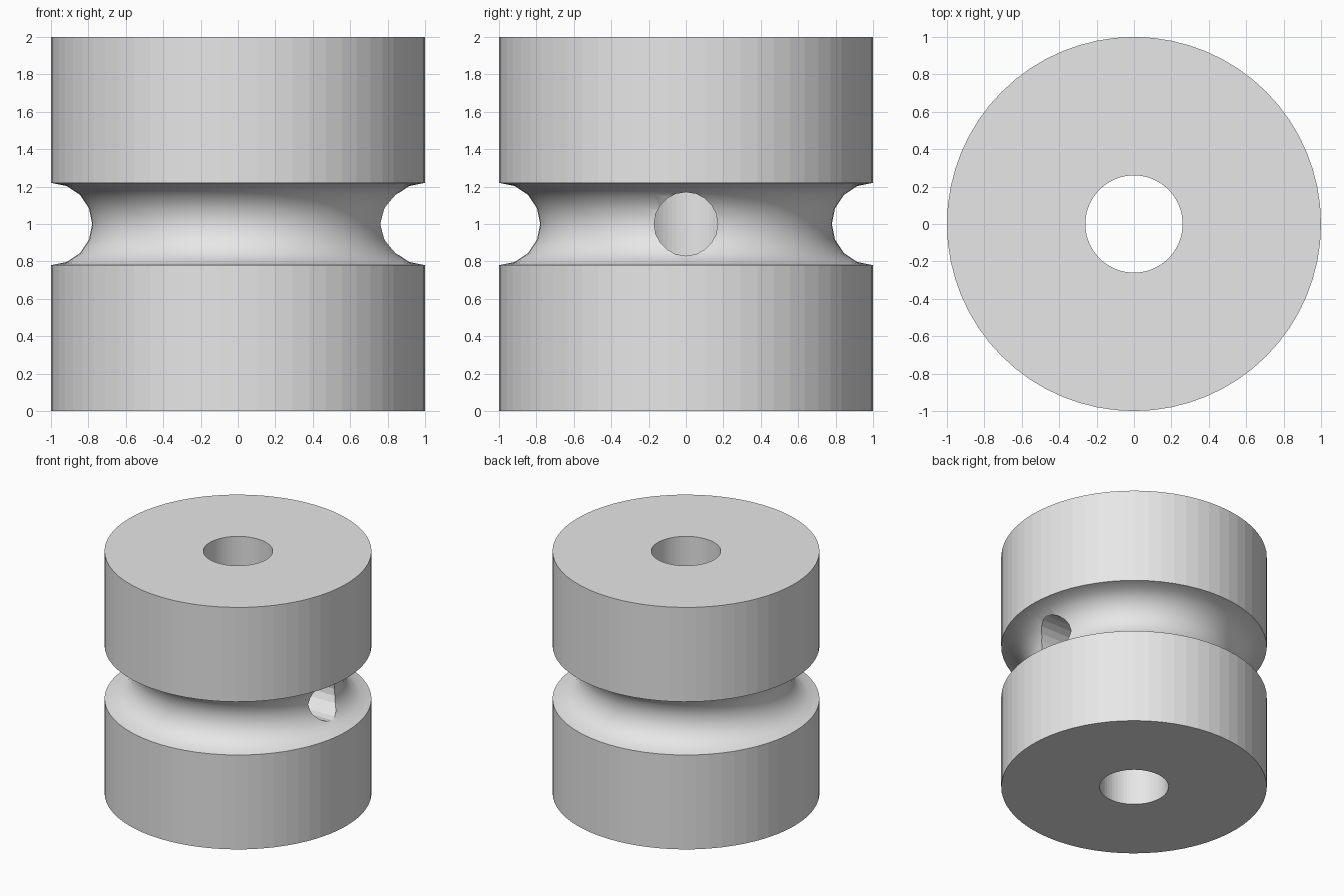
import bpy, bmesh
from math import sin, cos, pi, hypot

cube = bpy.data.objects.get("Cube")
if cube:
    bpy.data.objects.remove(cube, do_unlink=True)

SEGMENTS = 64
OUTER, BORE, HEIGHT = 1.0, 0.26, 2.0
GROOVE, ARC_STEPS = 0.22, 8
HOLE = 0.17

# Plain grey material
grey = bpy.data.materials.new("plain grey")
grey.use_nodes = True
colour = (0.8, 0.8, 0.8, 1)
grey.diffuse_color = colour
grey.node_tree.nodes["Principled BSDF"].inputs["Base Color"].default_value = colour

# Half section of the body: bore, outer wall and half-round groove
profile = [(BORE, 0), (OUTER, 0)]
for i in range(ARC_STEPS + 1):
    a = pi * i / ARC_STEPS
    profile.append((OUTER - GROOVE * sin(a), HEIGHT / 2 - GROOVE * cos(a)))
profile += [(OUTER, HEIGHT), (BORE, HEIGHT)]

# Revolve the section into a closed solid
bm = bmesh.new()
rings = []
for s in range(SEGMENTS):
    t = 2 * pi * s / SEGMENTS
    rings.append([bm.verts.new((r * cos(t), r * sin(t), z)) for r, z in profile])
for s in range(SEGMENTS):
    a, b = rings[s], rings[(s + 1) % SEGMENTS]
    for i in range(len(profile)):
        j = (i + 1) % len(profile)
        bm.faces.new((a[i], b[i], b[j], a[j]))
bmesh.ops.recalc_face_normals(bm, faces=bm.faces)
mesh = bpy.data.meshes.new("grooved_body")
bm.to_mesh(mesh)
bm.free()
mesh.materials.append(grey)
body = bpy.data.objects.new("grooved_body", mesh)
bpy.context.collection.objects.link(body)

# Side hole from the groove into the bore
bpy.ops.mesh.primitive_cylinder_add(vertices=20, radius=HOLE, depth=1.1,
                                    location=(0.6, 0, HEIGHT / 2),
                                    rotation=(0, pi / 2, 0))
cutter = bpy.context.object
cutter.name = "side_hole_cutter"
cutter.data.materials.append(grey)
cut = body.modifiers.new("side_hole", 'BOOLEAN')
cut.operation = 'DIFFERENCE'
cut.solver = 'EXACT'
cut.object = cutter
bpy.ops.object.select_all(action='DESELECT')
bpy.context.view_layer.objects.active = body
body.select_set(True)
bpy.ops.object.modifier_apply(modifier=cut.name)
bpy.data.objects.remove(cutter, do_unlink=True)

# Smooth the groove only; walls and holes keep their facets
for face in body.data.polygons:
    x, y, z = face.center
    face.use_smooth = abs(z - HEIGHT / 2) < GROOVE and hypot(x, y) > 0.7
